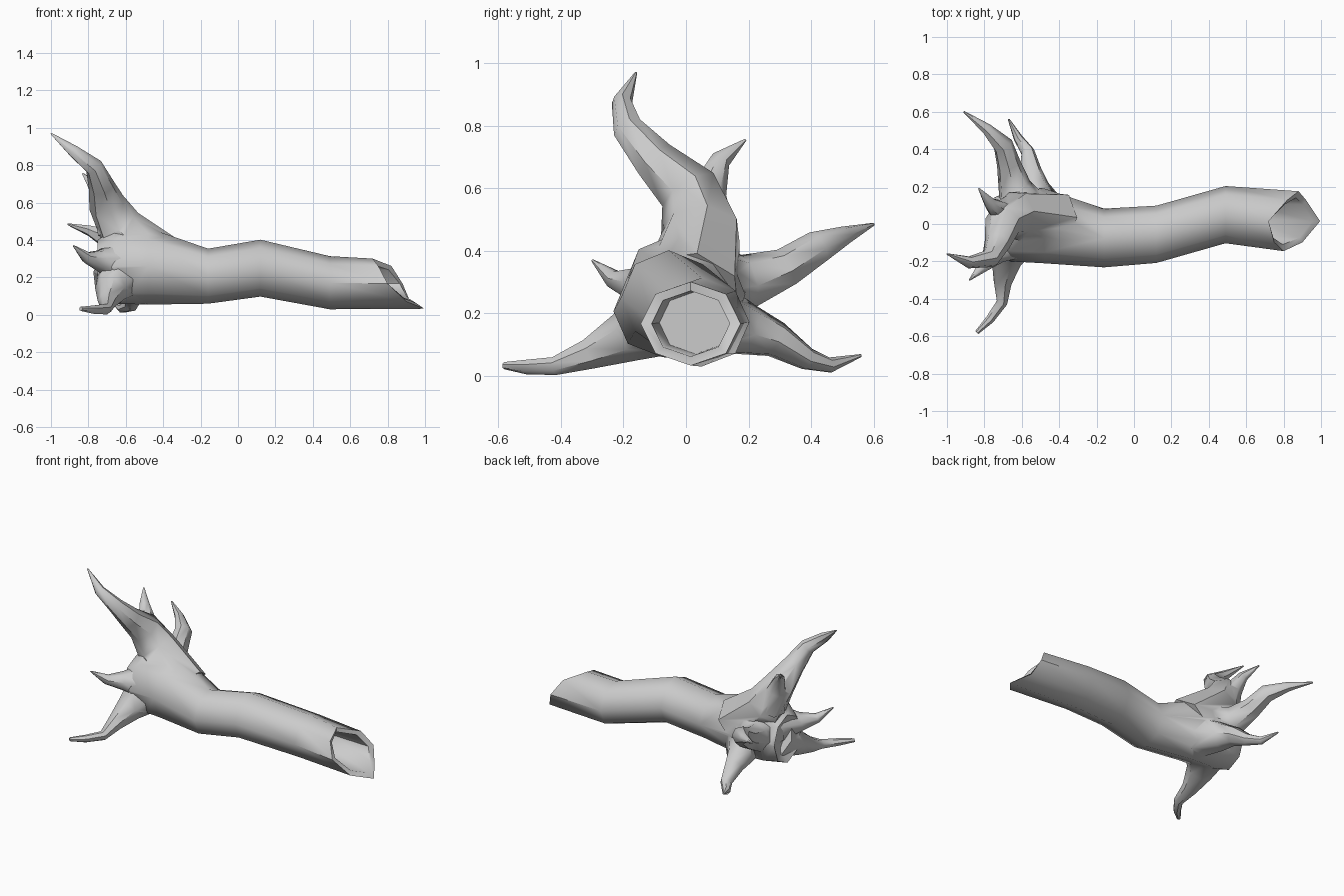
import bpy, bmesh, math
from mathutils import Vector

if "Cube" in bpy.data.objects:
    bpy.data.objects.remove(bpy.data.objects["Cube"])


def loft(name, rings):
    """Skin a list of equal rings and close both ends with a fan cap."""
    bm = bmesh.new()
    vr = [[bm.verts.new(p) for p in r] for r in rings]
    n = len(rings[0])
    for a, b in zip(vr, vr[1:]):
        for i in range(n):
            j = (i + 1) % n
            bm.faces.new((a[i], a[j], b[j], b[i]))
    for r, flip in ((vr[0], True), (vr[-1], False)):
        mid = bm.verts.new(sum((v.co for v in r), Vector()) / n)
        for i in range(n):
            f = (r[i], r[(i + 1) % n], mid)
            bm.faces.new(f[::-1] if flip else f)
    bm.normal_update()
    if bm.calc_volume(signed=True) < 0:
        bmesh.ops.reverse_faces(bm, faces=bm.faces[:])
    bm.normal_update()
    me = bpy.data.meshes.new(name)
    bm.to_mesh(me)
    bm.free()
    ob = bpy.data.objects.new(name, me)
    bpy.context.collection.objects.link(ob)
    return ob


def oval(x, y, z, ry, rz, dx=(0,) * 8):
    """Eight-sided trunk section; dx shifts each corner along the trunk."""
    return [Vector((x + dx[i], y + ry * math.cos(i * math.pi / 4),
                    z + rz * math.sin(i * math.pi / 4))) for i in range(8)]


def root(name, path, n=7):
    """Tapering tube along (x, y, z, radius) points."""
    pts = [Vector(p[:3]) for p in path]
    rings, side, old = [], None, None
    for k, p in enumerate(path):
        t = (pts[min(k + 1, len(pts) - 1)] - pts[max(k - 1, 0)]).normalized()
        if side is None:
            side = t.orthogonal().normalized()
        else:
            side = old.rotation_difference(t) @ side
        old, up = t, t.cross(side)
        rings.append([pts[k] + p[3] * (side * math.cos(2 * math.pi * i / n)
                      + up * math.sin(2 * math.pi * i / n)) for i in range(n)])
    return loft(name, rings)


# Trunk: flared root end, bent stem, broken rim, hollow inside
rim = (0.08, 0.02, -0.08, -0.05, 0.0, 0.10, 0.195, 0.12)
inner = (0.07, 0.01, -0.08, -0.05, 0.0, 0.09, 0.16, 0.11)
trunk = loft("fallen_trunk", [
    oval(-0.70, 0.00, 0.24, 0.06, 0.08),
    oval(-0.75, 0.00, 0.24, 0.14, 0.16),
    oval(-0.66, -0.01, 0.26, 0.19, 0.20),
    oval(-0.48, -0.01, 0.26, 0.20, 0.205),
    oval(-0.16, -0.075, 0.207, 0.157, 0.147),
    oval(0.12, -0.055, 0.25, 0.153, 0.152),
    oval(0.49, 0.05, 0.172, 0.153, 0.142),
    oval(0.80, 0.015, 0.167, 0.16, 0.134, rim),
    oval(0.795, 0.015, 0.167, 0.125, 0.105, inner),
    oval(0.60, 0.03, 0.170, 0.115, 0.10),
])

# Roots
roots = [
    root("upper_root", [(-0.42, 0.01, 0.27, 0.17), (-0.63, 0.05, 0.46, 0.13),
                        (-0.70, 0.01, 0.59, 0.10), (-0.73, -0.10, 0.69, 0.07),
                        (-0.77, -0.185, 0.79, 0.05), (-0.88, -0.205, 0.875, 0.033),
                        (-1.0, -0.16, 0.97, 0.004)]),
    root("upper_fork", [(-0.66, 0.06, 0.46, 0.10), (-0.72, 0.07, 0.59, 0.06),
                        (-0.77, 0.11, 0.69, 0.033), (-0.83, 0.19, 0.755, 0.004)]),
    root("back_upper_root", [(-0.58, 0.05, 0.28, 0.16), (-0.64, 0.20, 0.30, 0.09),
                             (-0.67, 0.32, 0.345, 0.065), (-0.70, 0.42, 0.41, 0.055),
                             (-0.79, 0.51, 0.45, 0.03), (-0.91, 0.60, 0.485, 0.005)]),
    root("back_lower_root", [(-0.48, 0.06, 0.19, 0.13), (-0.54, 0.20, 0.145, 0.085),
                             (-0.555, 0.29, 0.115, 0.06), (-0.57, 0.39, 0.053, 0.037),
                             (-0.62, 0.46, 0.034, 0.025), (-0.67, 0.56, 0.065, 0.005)]),
    root("front_lower_root", [(-0.63, -0.05, 0.21, 0.15), (-0.68, -0.19, 0.125, 0.085),
                              (-0.70, -0.31, 0.07, 0.05), (-0.705, -0.42, 0.032, 0.03),
                              (-0.77, -0.51, 0.029, 0.024), (-0.84, -0.58, 0.033, 0.012)]),
    root("front_side_root", [(-0.64, -0.08, 0.28, 0.12), (-0.74, -0.16, 0.29, 0.06),
                             (-0.81, -0.23, 0.307, 0.032), (-0.88, -0.30, 0.37, 0.004)]),
]

# Merge each root into the stump; a root that cannot be merged stays separate
kept = [trunk]
for r in roots:
    m = trunk.modifiers.new("join", 'BOOLEAN')
    m.operation = 'UNION'
    m.solver = 'EXACT'
    m.object = r
    bpy.context.view_layer.update()
    dg = bpy.context.evaluated_depsgraph_get()
    merged = bpy.data.meshes.new_from_object(trunk.evaluated_get(dg))
    trunk.modifiers.remove(m)
    if len(merged.polygons) > len(trunk.data.polygons):
        trunk.data = merged
        bpy.data.objects.remove(r)
    else:
        kept.append(r)

# Smooth shading with sharp breaks kept
for ob in kept:
    ob.select_set(True)
bpy.context.view_layer.objects.active = trunk
bpy.ops.object.shade_smooth_by_angle(angle=math.radians(50))
